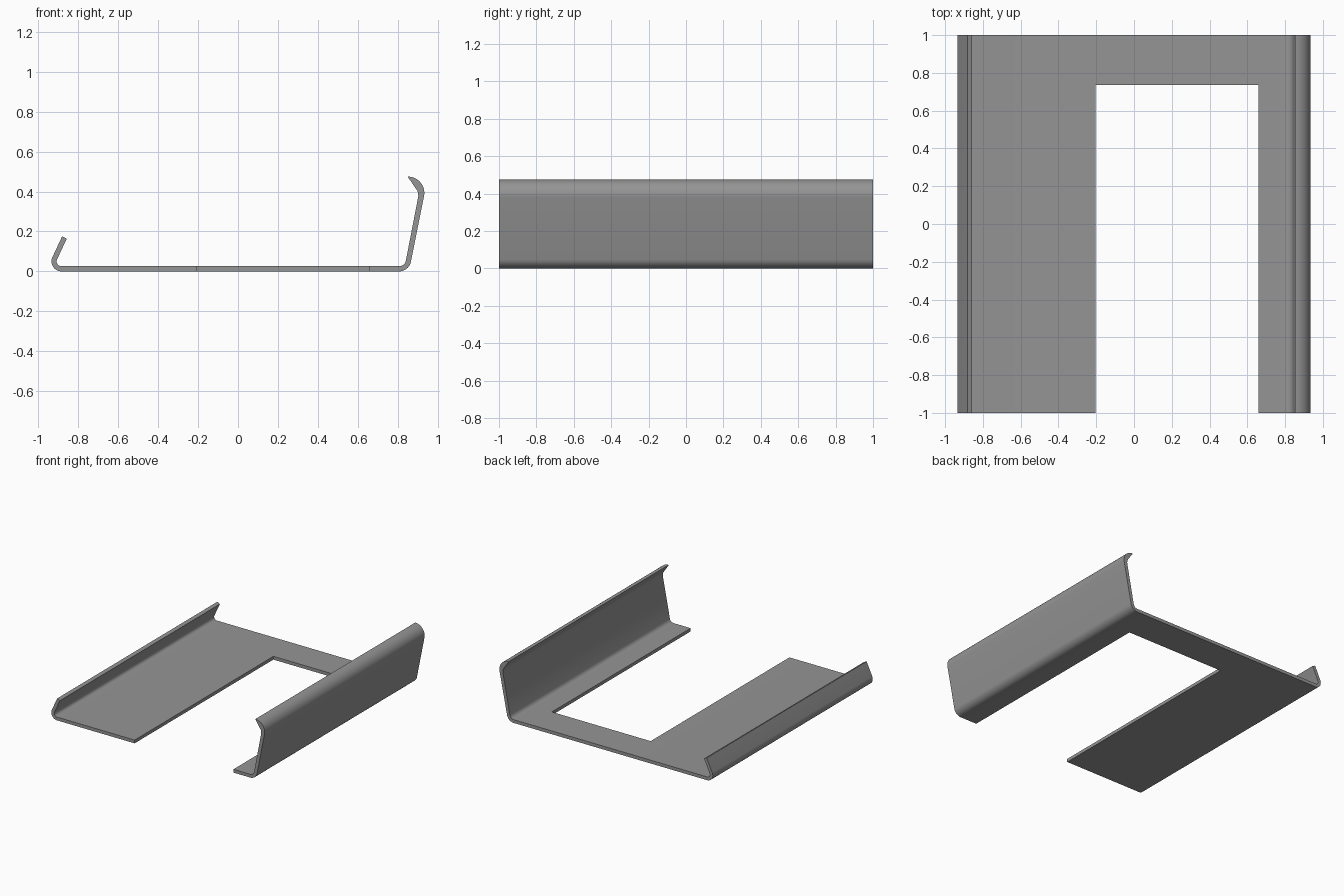
import bpy
import bmesh
import math
from mathutils import Vector

if "Cube" in bpy.data.objects:
    bpy.data.objects.remove(bpy.data.objects["Cube"])

THICK = 0.026
Y_FRONT, Y_NOTCH, Y_BACK = -1.0, 0.735, 1.0
NOTCH_LEFT, NOTCH_RIGHT = -0.205, 0.66


def bend(cx, cz, r, a0, a1, n):
    """Outer/inner point pairs around a rounded sheet bend."""
    pairs = []
    for i in range(n + 1):
        a = math.radians(a0 + (a1 - a0) * i / n)
        d = Vector((math.cos(a), math.sin(a)))
        c = Vector((cx, cz))
        pairs.append((c + d * r, c + d * (r - THICK)))
    return pairs


# Sheet cross-section as (outer, inner) pairs, from left lip to right curl
left = bend(-0.885, 0.05, 0.05, 155, 270, 10)
lip_dir = Vector((math.cos(math.radians(65)), math.sin(math.radians(65)))) * 0.115
section = [(left[0][0] + lip_dir, left[0][1] + lip_dir)] + left
for x in (NOTCH_LEFT, NOTCH_RIGHT):
    section.append((Vector((x, 0)), Vector((x, THICK))))
section += bend(0.808, 0.06, 0.06, -90, -11, 10)

# Curl tapers from full wall thickness to a thin tip
N = 12
curl = bend(0.852, 0.393, 0.082, -11, 90, N)
inner_start, inner_tip = Vector((0.905, 0.395)), Vector((0.852, 0.472))
section.append((curl[0][0], Vector((0.904, 0.378))))
for i in range(1, N + 1):
    section.append((curl[i][0], inner_start.lerp(inner_tip, i / N)))

# Solid cells: sheet segments by depth bands, leaving the notch empty
ys = (Y_FRONT, Y_NOTCH, Y_BACK)
notch_seg = next(i for i, p in enumerate(section) if abs(p[0].x - NOTCH_LEFT) < 1e-6)


def solid(i, j):
    return 0 <= i < len(section) - 1 and 0 <= j < 2 and not (i == notch_seg and j == 0)


bm = bmesh.new()
V = [[[bm.verts.new((p.x, y, p.y)) for p in pair] for y in ys] for pair in section]
for i in range(len(section) - 1):
    for j in range(2):
        if not solid(i, j):
            continue
        a, b, c, d = V[i][j], V[i + 1][j], V[i + 1][j + 1], V[i][j + 1]
        for side in (0, 1):
            bm.faces.new((a[side], b[side], c[side], d[side]))
        # Close the edges that have no neighbouring cell
        for p, q, ni, nj in ((a, b, i, j - 1), (b, c, i + 1, j),
                             (c, d, i, j + 1), (d, a, i - 1, j)):
            if not solid(ni, nj):
                bm.faces.new((p[0], q[0], q[1], p[1]))
bmesh.ops.recalc_face_normals(bm, faces=bm.faces[:])

mesh = bpy.data.meshes.new("bent_sheet_bracket")
bm.to_mesh(mesh)
bm.free()
bracket = bpy.data.objects.new("bent_sheet_bracket", mesh)
bpy.context.collection.objects.link(bracket)

# Plain grey metal
grey = bpy.data.materials.new("grey_metal")
grey.diffuse_color = (0.3, 0.3, 0.3, 1)
grey.use_nodes = True
grey.node_tree.nodes["Principled BSDF"].inputs["Base Color"].default_value = grey.diffuse_color
mesh.materials.append(grey)

bpy.context.view_layer.objects.active = bracket
bracket.select_set(True)
bpy.ops.object.shade_smooth_by_angle(angle=math.radians(30))
